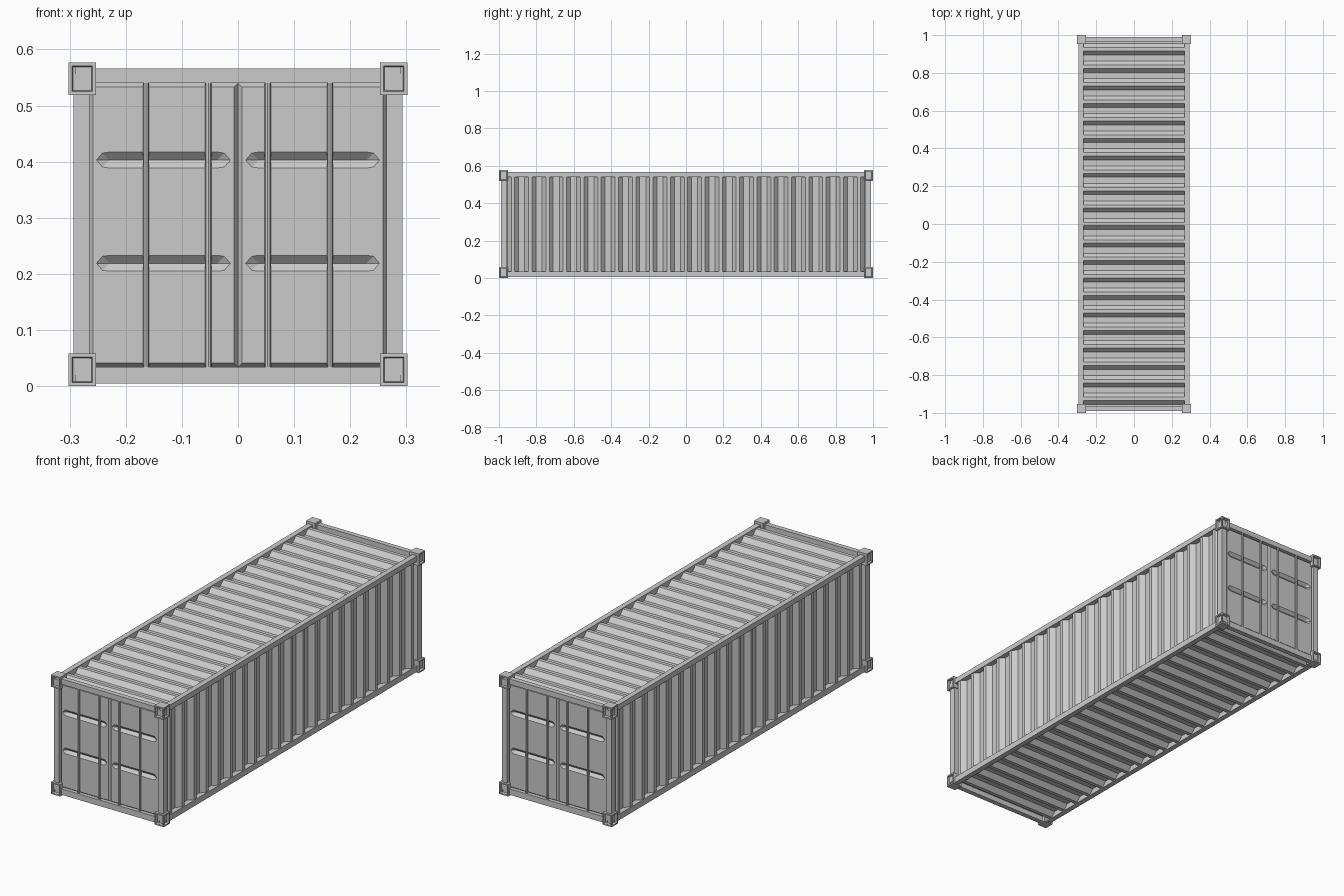
import bpy, bmesh
from mathutils import Vector

if "Cube" in bpy.data.objects:
    bpy.data.objects.remove(bpy.data.objects["Cube"])

HX, HY, H = 0.302, 1.0, 0.577      # overall half width, half length, height
PITCH, RIBS = 0.0925, 21           # corrugation


def finish(name, bm):
    bmesh.ops.recalc_face_normals(bm, faces=bm.faces)
    me = bpy.data.meshes.new(name)
    bm.to_mesh(me)
    bm.free()
    ob = bpy.data.objects.new(name, me)
    bpy.context.collection.objects.link(ob)
    return ob


def hull(name, pts):
    bm = bmesh.new()
    for p in pts:
        bm.verts.new(p)
    bmesh.ops.convex_hull(bm, input=bm.verts[:])
    bmesh.ops.dissolve_limit(bm, angle_limit=0.01, verts=bm.verts[:], edges=bm.edges[:])
    return finish(name, bm)


def box_pts(a, b):
    return [(x, y, z) for x in (a[0], b[0]) for y in (a[1], b[1]) for z in (a[2], b[2])]


def box(name, a, b):
    return hull(name, box_pts(a, b))


def corrugated(name, place, lo, hi, w0, w1):
    """Trapezoid wave along y, swept from w0 to w1; place(w, y, d) gives the point."""
    prof = [(-0.97, lo)]
    for i in range(RIBS):
        c = (i - RIBS // 2) * PITCH
        prof += [(c - 0.030, lo), (c - 0.009, hi), (c + 0.009, hi), (c + 0.030, lo)]
    prof.append((0.97, lo))
    bm = bmesh.new()
    rows = [[bm.verts.new(place(w, y, d)) for y, d in prof] for w in (w0, w1)]
    for i in range(len(prof) - 1):
        bm.faces.new((rows[0][i], rows[0][i + 1], rows[1][i + 1], rows[1][i]))
    return finish(name, bm)


# corrugated walls, roof and floor
for s, side in ((-1, "left"), (1, "right")):
    corrugated(side + "_wall", lambda w, y, d: (s * d, y, w), 0.267, 0.289, 0.028, 0.546)
corrugated("roof", lambda w, y, d: (w, y, d), 0.540, 0.562, -0.27, 0.27)
corrugated("floor", lambda w, y, d: (w, y, d), 0.031, 0.009, -0.27, 0.27)

# frame rails
for level, z0, z1 in (("bottom", 0.005, 0.034), ("top", 0.540, 0.566)):
    for s, side in ((-1, "left"), (1, "right")):
        box(f"{level}_{side}_rail", (s * 0.267, -0.97, z0), (s * 0.293, 0.97, z1))
    for e, end in ((-1, "front"), (1, "back")):
        box(f"{level}_{end}_rail", (-0.27, e * 0.966, z0), (0.27, e * 0.99, z1))

# corner posts and corner castings with pockets on the two outer sides
for e, end in ((-1, "front"), (1, "back")):
    for s, side in ((-1, "left"), (1, "right")):
        box(f"{end}_{side}_post", (s * 0.265, e * 0.957, 0.02), (s * 0.293, e * 0.99, 0.556))
        for z0, level in ((0.0, "bottom"), (H - 0.058, "top")):
            ob = box(f"{level}_{end}_{side}_casting", (s * (HX - 0.049), e * (HY - 0.048), z0),
                     (s * HX, e * HY, z0 + 0.058))
            bm = bmesh.new()
            bm.from_mesh(ob.data)
            outer = [f for f in bm.faces if f.normal.dot(Vector((s, e, 0))) > 0.9]
            bmesh.ops.inset_individual(bm, faces=outer, thickness=0.009, depth=0)
            corners = {v for f in outer for v in f.verts}
            bmesh.ops.inset_individual(bm, faces=outer, thickness=0.003, depth=-0.012)
            bm.to_mesh(ob.data)
            bm.free()


# doors on both ends: bevelled leaf, two V grooves, two lock bars
def door(e, end, s, side):
    z0, z1, b = 0.034, 0.540, 0.007
    yf = 0.982
    xa, xb = 0.0, 0.265
    pts = box_pts((s * xa, e * 0.950, z0), (s * xb, e * 0.972, z1))
    pts += [(s * x, e * yf, z) for x in (xa + b, xb - b) for z in (z0 + b, z1 - b)]
    leaf = hull(f"{end}_{side}_door", pts)
    for zc in (0.403, 0.219):
        groove = []
        for k, y in ((1, yf), (1.15, yf + 0.004)):
            groove += [(s * (0.133 + t * 0.110 * k), e * y, zc) for t in (-1, 1)]
            groove += [(s * (0.133 + t * 0.098 * k), e * y, zc + u * 0.014 * k)
                       for t in (-1, 1) for u in (-1, 1)]
        groove += [(s * (0.133 + t * 0.096), e * (yf - 0.013), zc) for t in (-1, 1)]
        cutter = hull("groove_cutter", groove)
        cutter.hide_render = True
        mod = leaf.modifiers.new("groove", "BOOLEAN")
        mod.operation = "DIFFERENCE"
        mod.solver = "EXACT"
        mod.object = cutter
        bpy.context.view_layer.objects.active = leaf
        bpy.ops.object.modifier_apply(modifier=mod.name)
        bpy.data.objects.remove(cutter)
    for i, x in enumerate((0.053, 0.164)):
        bpy.ops.mesh.primitive_cylinder_add(vertices=8, radius=0.0055, depth=z1 - z0,
                                            location=(s * x, e * (yf + 0.002), (z0 + z1) / 2))
        bpy.context.object.name = f"{end}_{side}_lock_bar_{i + 1}"


for e, end in ((-1, "front"), (1, "back")):
    for s, side in ((-1, "left"), (1, "right")):
        door(e, end, s, side)
